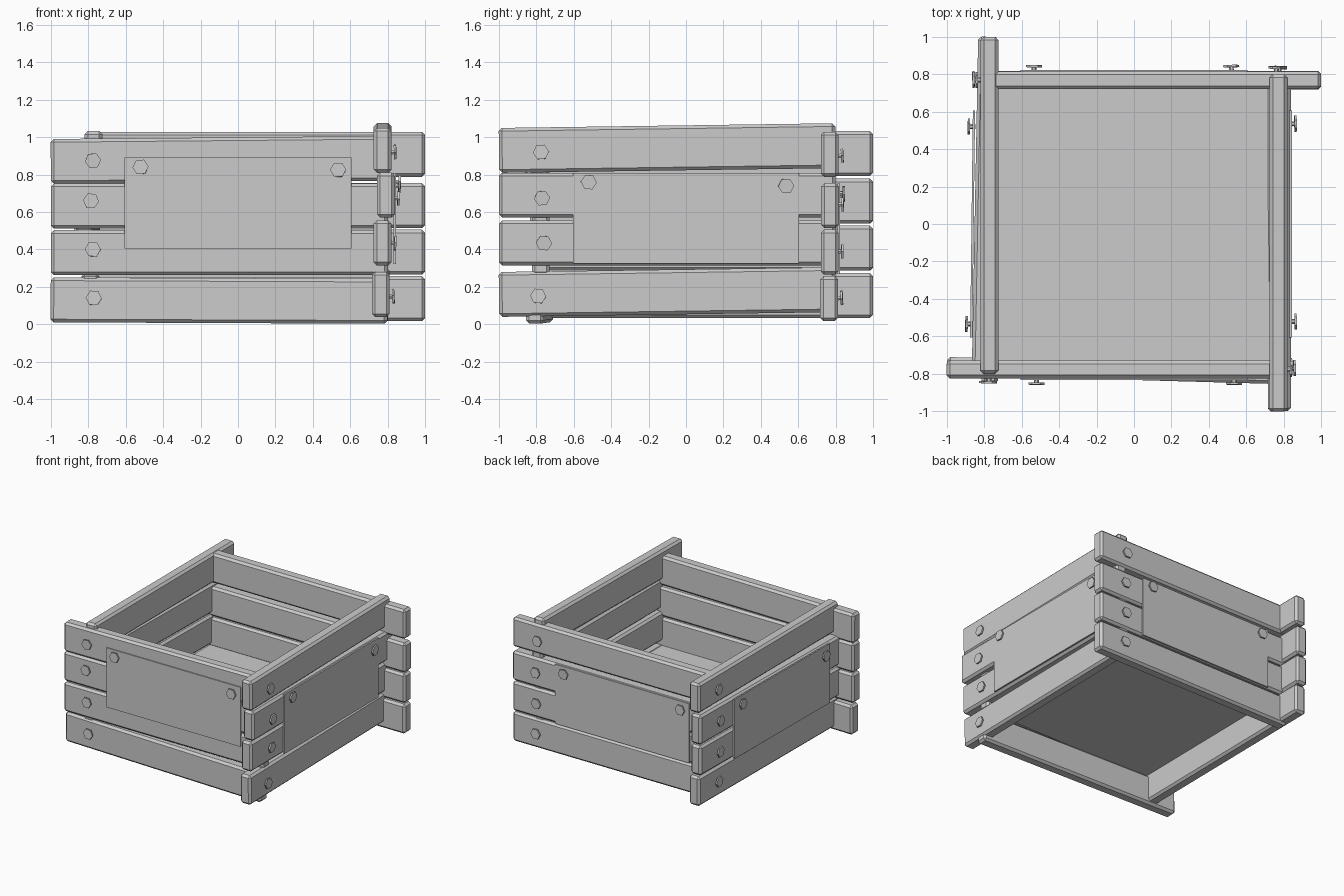
import bpy, bmesh, random
from math import pi, radians
from mathutils import Matrix, Vector

if "Cube" in bpy.data.objects:
    bpy.data.objects.remove(bpy.data.objects["Cube"])

random.seed(4)
LENGTH, HEIGHT, THICK = 1.8, 0.24, 0.095


def add_object(name, bm, matrix, bevel=0):
    mesh = bpy.data.meshes.new(name)
    bm.to_mesh(mesh)
    bm.free()
    ob = bpy.data.objects.new(name, mesh)
    ob.matrix_world = matrix
    bpy.context.collection.objects.link(ob)
    if bevel:
        mod = ob.modifiers.new("Chamfer", 'BEVEL')
        mod.width = bevel
        mod.segments = 1
    return ob


def box(name, size, matrix, bevel=0):
    bm = bmesh.new()
    bmesh.ops.create_cube(bm, size=1)
    bmesh.ops.scale(bm, vec=size, verts=bm.verts)
    return add_object(name, bm, matrix, bevel)


# Hex head on a thin shank, sticking out along local -y
def bolt(name, u, surface, z, turn):
    bm = bmesh.new()
    for r, depth, out, sides in ((0.043, 0.012, 0.02, 6), (0.013, 0.035, 0.002, 6)):
        bmesh.ops.create_cone(bm, cap_ends=True, segments=sides, radius1=r, radius2=r,
                              depth=depth, matrix=Matrix.Translation((0, 0, out)))
    m = (turn @ Matrix.Translation((u, -surface, z)) @ Matrix.Rotation(pi / 2, 4, 'X')
         @ Matrix.Rotation(radians(30 + random.uniform(-8, 8)), 4, 'Z')
         @ Matrix.Rotation(radians(random.uniform(-4, 4)), 4, 'X'))
    add_object(name, bm, m)


# Per plank, bottom to top: height, distance out, tilt, yaw, bolt position, bolt height
# Per panel: centre height, distance out, yaw, left and right bolt heights
SIDES = {
    "front": ([(0.127, 0.783, -0.004, 0.028, -0.77, 0.14), (0.383, 0.777, 0, 0, -0.775, 0.40),
               (0.632, 0.777, 0, 0, -0.785, 0.66), (0.878, 0.777, 0.009, 0, -0.775, 0.875)],
              (0.648, 0.827, 0, 0.84, 0.825)),
    "right": ([(0.172, 0.762, 0.014, 0, -0.79, 0.15), (0.435, 0.772, 0, 0, -0.76, 0.435),
               (0.69, 0.79, 0, 0, -0.77, 0.675), (0.942, 0.772, 0.014, 0, -0.775, 0.92)],
              (0.566, 0.837, 0, 0.76, 0.74)),
    "back": ([(0.137, 0.765, 0, 0, -0.775, 0.14), (0.386, 0.768, 0, 0, -0.77, 0.39),
              (0.634, 0.770, 0, 0, -0.775, 0.64), (0.908, 0.768, 0, 0, -0.76, 0.90)],
             (0.51, 0.817, 0, 0.70, 0.69)),
    "left": ([(0.153, 0.780, 0, 0.01, -0.77, 0.16), (0.407, 0.802, 0, 0.019, -0.775, 0.41),
              (0.658, 0.802, 0, 0.019, -0.77, 0.66), (0.912, 0.772, 0, 0, -0.77, 0.91)],
             (0.53, 0.862, 0.012, 0.71, 0.70)),
}

# Four sides, each the same layout turned a quarter round
for k, (side, (planks, panel)) in enumerate(SIDES.items()):
    turn = Matrix.Rotation(k * pi / 2, 4, 'Z')

    # Overlapping planks and their corner bolts
    for i, (z, out, tilt, yaw, bu, bz) in enumerate(planks, 1):
        m = (turn @ Matrix.Translation((-0.1, -out, z))
             @ Matrix.Rotation(-yaw, 4, 'Z') @ Matrix.Rotation(-tilt, 4, 'Y'))
        box(f"{side}_plank_{i}", (LENGTH, THICK, HEIGHT), m, 0.017)
        bolt(f"{side}_plank_bolt_{i}", bu, out + THICK / 2 + yaw * (bu + 0.1), bz, turn)

    # Thin sign panel with two bolts
    z, out, yaw, z1, z2 = panel
    m = turn @ Matrix.Translation((0, -out, z)) @ Matrix.Rotation(-yaw, 4, 'Z')
    box(f"{side}_panel", (1.21, 0.012, 0.485), m)
    for n, (u, bz) in enumerate(((-0.52, z1), (0.535, z2)), 1):
        bolt(f"{side}_panel_bolt_{n}", u, out + 0.006 + yaw * u, bz, turn)

# Raised floor
box("floor", (1.52, 1.52, 0.03), Matrix.Translation((0, 0, 0.265)))
